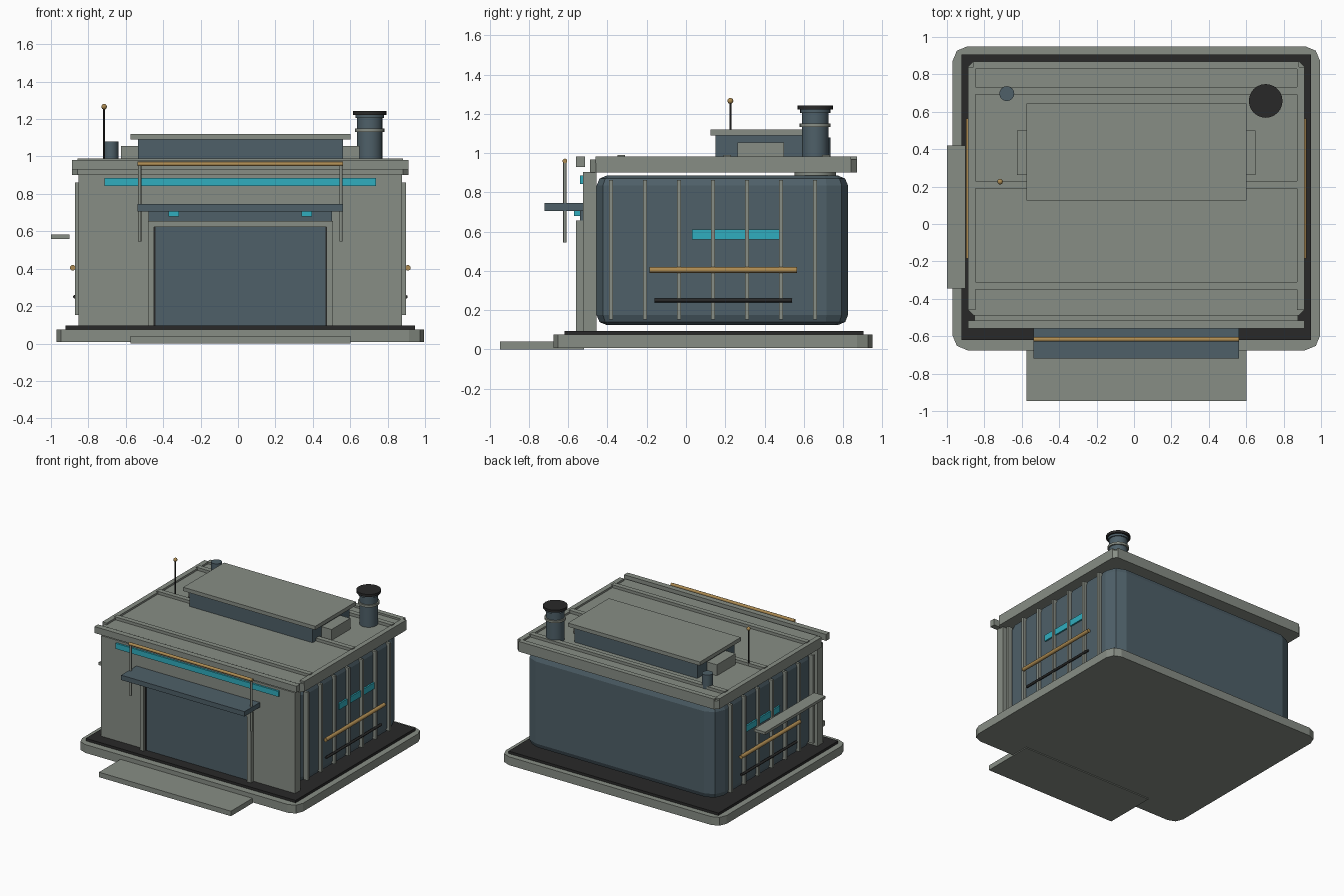
import bpy, bmesh, math

if "Cube" in bpy.data.objects:
    bpy.data.objects.remove(bpy.data.objects["Cube"])

CX = 0.0125  # the building's centre line


def mat(name, rgb):
    m = bpy.data.materials.new(name)
    m.diffuse_color = (*rgb, 1)
    m.use_nodes = True
    m.node_tree.nodes["Principled BSDF"].inputs["Base Color"].default_value = m.diffuse_color
    return m


GRAY = mat("concrete gray", (0.245, 0.27, 0.235))
BLUE = mat("slate blue", (0.077, 0.117, 0.14))
DARK = mat("charcoal", (0.022, 0.022, 0.022))
GOLD = mat("brass", (0.42, 0.26, 0.085))
CYAN = mat("cyan glow", (0.03, 0.42, 0.52))


def finish(name, bm, m):
    bmesh.ops.recalc_face_normals(bm, faces=bm.faces)
    me = bpy.data.meshes.new(name)
    bm.to_mesh(me)
    bm.free()
    me.materials.append(m)
    ob = bpy.data.objects.new(name, me)
    bpy.context.collection.objects.link(ob)
    return ob


def box(name, m, x, y, z, corner=0, segs=2, rim=0):
    """Box from (min, max) ranges; corner rounds upright edges, rim the others."""
    bm = bmesh.new()
    bmesh.ops.create_cube(bm, size=1)
    for v in bm.verts:
        for i, r in enumerate((x, y, z)):
            v.co[i] = r[0] if v.co[i] < 0 else r[1]
    if corner:
        up = [e for e in bm.edges if abs(e.verts[0].co.z - e.verts[1].co.z) > 1e-5]
        bmesh.ops.bevel(bm, geom=up, offset=corner, segments=segs, profile=0.5, affect='EDGES')
    if rim:
        flat = [e for e in bm.edges if abs(e.verts[0].co.z - e.verts[1].co.z) < 1e-5]
        bmesh.ops.bevel(bm, geom=flat, offset=rim, segments=2, profile=0.5, affect='EDGES')
    return finish(name, bm, m)


def rod(name, m, centre, radius, length, axis='Z', sides=12):
    bm = bmesh.new()
    bmesh.ops.create_cone(bm, cap_ends=True, segments=sides, radius1=radius,
                          radius2=radius, depth=length)
    ob = finish(name, bm, m)
    ob.location = centre
    if axis == 'X':
        ob.rotation_euler.y = math.pi / 2
    elif axis == 'Y':
        ob.rotation_euler.x = math.pi / 2
    for p in ob.data.polygons:
        p.use_smooth = len(p.vertices) == 4
    return ob


def mid(half):
    return (CX - half, CX + half)


def span(a, b):
    return (min(a, b), max(a, b))


# Ground: slab, dark apron, entrance step
box("base_slab", GRAY, mid(0.983), (-0.675, 0.95), (0.008, 0.075), corner=0.08)
box("dark_apron", DARK, mid(0.935), (-0.62, 0.905), (0.07, 0.095))
box("entrance_step", GRAY, mid(0.588), (-0.947, -0.52), (0.0, 0.04))

# Main body and front wall
box("body", BLUE, mid(0.86), (-0.455, 0.825), (0.125, 0.885), corner=0.11, rim=0.05)
box("front_wall", GRAY, mid(0.865), (-0.525, -0.455), (0.09, 0.905))

# Roof with raised rim, front coping and cross strips
box("roof_slab", GRAY, mid(0.9), (-0.488, 0.87), (0.9, 0.967), corner=0.03, segs=1)
for s in (-1, 1):
    box("roof_side_rim", GRAY, span(CX + s * 0.86, CX + s * 0.9), (-0.46, 0.84), (0.95, 0.982))
box("roof_back_rim", GRAY, mid(0.87), (0.83, 0.87), (0.95, 0.982))
box("front_coping", GRAY, mid(0.9), (-0.56, -0.515), (0.93, 0.982))
for y in (-0.33, 0.21, 0.713):
    box("roof_strip", GRAY, mid(0.87), (y - 0.02, y + 0.02), (0.96, 0.99))

# Rooftop unit with lid and side vents
box("roof_unit", BLUE, mid(0.548), (0.15, 0.62), (0.96, 1.09))
box("roof_unit_lid", GRAY, mid(0.588), (0.125, 0.645), (1.09, 1.12))
for s in (-1, 1):
    box("roof_unit_vent", GRAY, span(CX + s * 0.54, CX + s * 0.638), (0.262, 0.5), (0.96, 1.055))

# Chimney
CHIMNEY = (0.704, 0.658)
for name, m, r, z0, z1 in (("chimney_shaft", BLUE, 0.068, 0.92, 1.215),
                           ("chimney_foot", GRAY, 0.105, 0.88, 0.93),
                           ("chimney_band", GRAY, 0.079, 1.132, 1.15),
                           ("chimney_collar", BLUE, 0.077, 1.205, 1.226),
                           ("chimney_cap", DARK, 0.09, 1.222, 1.242)):
    rod(name, m, (*CHIMNEY, (z0 + z1) / 2), r, z1 - z0, sides=24)

# Vent pipe and antenna
rod("vent_pipe", BLUE, (-0.68, 0.697, 1.02), 0.04, 0.12, sides=16)
rod("antenna", DARK, (-0.716, 0.226, 1.11), 0.005, 0.3, sides=8)
bm = bmesh.new()
bmesh.ops.create_uvsphere(bm, u_segments=12, v_segments=8, radius=0.015)
ball = finish("antenna_ball", bm, GOLD)
ball.location = (-0.716, 0.226, 1.266)
for p in ball.data.polygons:
    p.use_smooth = True

# Doorway: panel, frame, lintel
box("door", BLUE, mid(0.465), (-0.535, -0.52), (0.09, 0.63))
box("lintel", BLUE, mid(0.49), (-0.54, -0.52), (0.65, 0.71))
box("door_frame_top", GRAY, mid(0.495), (-0.56, -0.52), (0.622, 0.656))
for s in (-1, 1):
    box("door_frame_side", GRAY, span(CX + s * 0.462, CX + s * 0.495), (-0.56, -0.52), (0.09, 0.63))
    box("door_seal", DARK, span(CX + s * 0.454, CX + s * 0.464), (-0.54, -0.52), (0.09, 0.622))

# Canopy with lights, posts and brass bar
box("canopy", BLUE, mid(0.55), (-0.72, -0.52), (0.706, 0.745))
for s in (-1, 1):
    x = CX + s * 0.355
    box("canopy_light", CYAN, (x - 0.028, x + 0.028), (-0.57, -0.54), (0.68, 0.706))
    rod("canopy_post", GRAY, (CX + s * 0.538, -0.617, 0.752), 0.009, 0.415, sides=8)
rod("canopy_bar", GOLD, (CX, -0.617, 0.96), 0.012, 1.1, axis='X')
box("front_light_strip", CYAN, mid(0.726), (-0.54, -0.52), (0.842, 0.886))

# Side walls: ribs, rails and window strip, the same on both sides
for s in (-1, 1):
    for i in range(7):
        y = -0.383 + i * 0.1735
        box("side_rib", GRAY, span(CX + s * 0.845, CX + s * 0.885), (y - 0.01, y + 0.01), (0.153, 0.862))
    rod("side_rail", GOLD, (CX + s * 0.896, 0.19, 0.405), 0.015, 0.75, axis='Y')
    rod("lower_rail", DARK, (CX + s * 0.885, 0.19, 0.25), 0.01, 0.7, axis='Y', sides=8)
    box("side_window", CYAN, span(CX + s * 0.85, CX + s * 0.872), (0.03, 0.475), (0.56, 0.61))

# Shelf on the left
box("left_shelf", GRAY, (-1.0, -0.9), (-0.345, 0.42), (0.56, 0.582))
